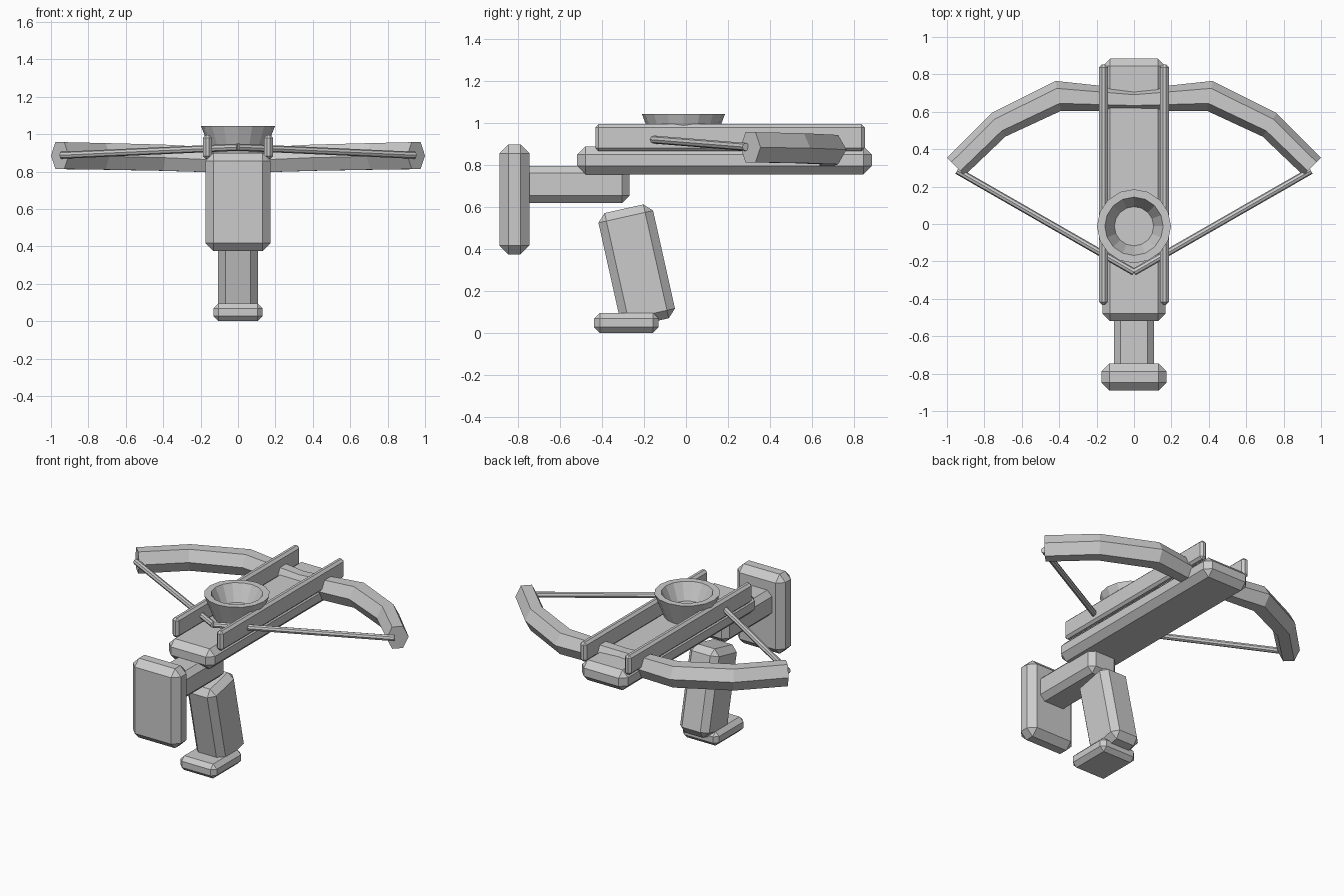
import bpy, bmesh, math
from mathutils import Vector

if "Cube" in bpy.data.objects:
    bpy.data.objects.remove(bpy.data.objects["Cube"])


def finish(name, bm):
    bmesh.ops.recalc_face_normals(bm, faces=bm.faces[:])
    me = bpy.data.meshes.new(name)
    bm.to_mesh(me)
    bm.free()
    ob = bpy.data.objects.new(name, me)
    bpy.context.collection.objects.link(ob)
    return ob


def block(name, loc, size, bevel, tilt=0):
    """Box with one flat chamfer on every edge."""
    bm = bmesh.new()
    bmesh.ops.create_cube(bm, size=1)
    bmesh.ops.scale(bm, vec=size, verts=bm.verts[:])
    bmesh.ops.bevel(bm, geom=bm.edges[:], offset=bevel, segments=1,
                    profile=0.5, affect='EDGES')
    ob = finish(name, bm)
    ob.location = loc
    ob.rotation_euler.x = math.radians(tilt)
    return ob


def loft(name, rings, cap=True):
    """Skin a list of closed point rings."""
    bm = bmesh.new()
    vs = [[bm.verts.new(p) for p in r] for r in rings]
    n = len(vs[0])
    for a, b in zip(vs, vs[1:]):
        for i in range(n):
            j = (i + 1) % n
            bm.faces.new((a[i], a[j], b[j], b[i]))
    if cap:
        bm.faces.new(vs[0])
        bm.faces.new(vs[-1])
    return finish(name, bm)


# Stock, shoulder arm and butt plate
block("stock", (0, 0.183, 0.823), (0.335, 1.405, 0.134), 0.04)
block("butt_arm", (0, -0.53, 0.708), (0.212, 0.52, 0.175), 0.034)
block("butt_plate", (0, -0.818, 0.637), (0.35, 0.143, 0.525), 0.043)

# Slanted grip and its foot
block("grip", (0, -0.235, 0.321), (0.212, 0.267, 0.556), 0.039, 12.6)
block("grip_foot", (0, -0.284, 0.048), (0.264, 0.307, 0.095), 0.027)

# Side rails
for side, s in (("left", -1), ("right", 1)):
    block("rail_" + side, (s * 0.163, 0.21, 0.931), (0.047, 1.285, 0.128), 0.015)

# Bow: hexagonal section; outer xy, inner xy, centre z, half height
half = [((1.0, 0.355), (0.905, 0.26), 0.885, 0.072),
        ((0.762, 0.593), (0.688, 0.467), 0.881, 0.071),
        ((0.42, 0.765), (0.39, 0.605), 0.874, 0.070)]
mid = ((0, 0.72), (0, 0.605), 0.857, 0.065)


def flip(st):
    (ox, oy), (ix, iy), z, h = st
    return ((-ox, oy), (-ix, iy), z, h)


rings = []
for o, i, z, h in [flip(s) for s in half] + [mid] + half[::-1]:
    o, i = Vector((*o, z)), Vector((*i, z))
    c, r, up = (o + i) / 2, (o - i) / 2, Vector((0, 0, h))
    rings.append([c + r, c + r / 2 + up, c - r / 2 + up,
                  c - r, c - r / 2 - up, c + r / 2 - up])
loft("bow", rings)

# Bowstring: two straight rods meeting behind the cup
for side, s in (("left", -1), ("right", 1)):
    a, b = Vector((s * 0.945, 0.285, 0.887)), Vector((0, -0.257, 0.93))
    d = (b - a).normalized()
    u = d.cross(Vector((0, 0, 1))).normalized()
    w = u.cross(d)
    loft("string_" + side,
         [[p + 0.019 * (u * math.cos(k * math.pi / 4) + w * math.sin(k * math.pi / 4))
           for k in range(8)] for p in (a, b)])

# Hollow cup: outer wall, rim, inner wall and floor
profile = [(0.13, 0.868), (0.198, 1.043), (0.156, 1.043), (0.105, 0.935)]
N = 16
loft("cup", [[(r * math.cos(2 * math.pi * k / N),
               -0.012 + r * math.sin(2 * math.pi * k / N), z) for k in range(N)]
             for r, z in profile])
